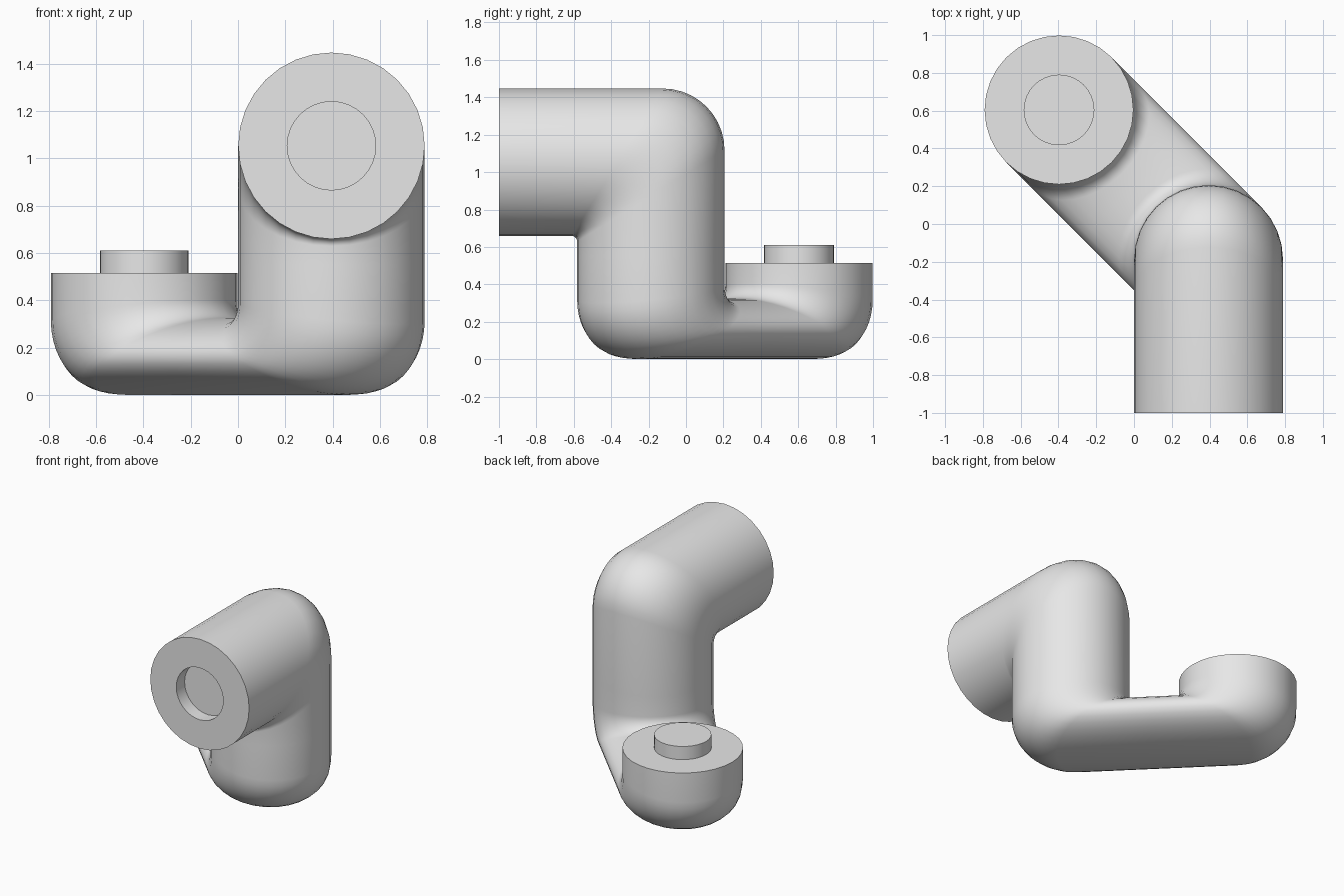
import bpy, bmesh, math
from mathutils import Vector

cube = bpy.data.objects.get("Cube")
if cube:
    bpy.data.objects.remove(cube, do_unlink=True)

SEGS = 32          # sides of the pipe
R = 0.394          # pipe radius
PEG = 0.187        # radius of peg and socket
STEPS = 10         # rings per bend
X, Y, Z = Vector((1, 0, 0)), Vector((0, 1, 0)), Vector((0, 0, 1))

grey = bpy.data.materials.new("plain_grey")
grey.use_nodes = True
grey.diffuse_color = (0.8, 0.8, 0.8, 1)
grey.node_tree.nodes["Principled BSDF"].inputs["Base Color"].default_value = (0.8, 0.8, 0.8, 1)


def disc(centre, inward, radius):
    """Round section as (inner point, outer point, half width)."""
    return (centre + inward * radius, centre - inward * radius, radius)


def bend(pivot, a, b, size_a, size_b, inner_r, outer_r):
    """Sections of an elbow joining the run along a to the run along b."""
    corner = pivot - b * size_a - a * size_b
    sections = []
    for i in range(STEPS + 1):
        t = math.pi / 2 * i / STEPS
        turn = b * math.cos(t) + a * math.sin(t)
        inner = pivot + (a + b - turn) * inner_r
        outer = corner + (a + b - turn) * outer_r
        sections.append((inner, outer, R))
    return sections


def loft(bm, sections, side, cap_first=False, cap_last=False):
    """Skin elliptical rings through the sections."""
    rings = []
    for inner, outer, width in sections:
        centre, half = (inner + outer) / 2, (inner - outer) / 2
        angles = [math.tau * k / SEGS for k in range(SEGS)]
        rings.append([bm.verts.new(centre + half * math.cos(t) + side * width * math.sin(t))
                      for t in angles])
    for r0, r1 in zip(rings, rings[1:]):
        for k in range(SEGS):
            n = (k + 1) % SEGS
            bm.faces.new((r0[k], r0[n], r1[n], r1[k]))
    if cap_first:
        bm.faces.new(rings[0])
    if cap_last:
        bm.faces.new(rings[-1])


bm = bmesh.new()
leg = Vector((0.395, -0.188, 0))
joint = leg + Z * 0.55

# Upper arm: socket, front face, straight run and elbow into the upright
axis_z = 1.053
front = Vector((leg.x, -1, axis_z))
upper = [disc(front + Y * 0.095, -Z, PEG), disc(front, -Z, PEG), disc(front, -Z, R)]
pivot = Vector((leg.x, leg.y - R, axis_z - R))
upper += bend(pivot, -Y, -Z, 2 * R, 2 * R, 0.03, 0.33)
upper.append(disc(joint, -Y, R))
loft(bm, upper, X, cap_first=True)

# Lower arm: upright, flattened link, upturned cup and peg
along = Vector((-1, 1, 0)).normalized()
across = Vector((1, 1, 0)).normalized()
thick = 0.325
span = 1.12
cup = leg + along * span
top = cup + Z * 0.515
lower = [disc(joint, along, R)]
lower += bend(leg + along * R + Z * thick, Z, along, 2 * R, thick, 0.08, 0.3)
middle = leg + along * span / 2
lower.append((middle + Z * thick, middle, R))
lower += bend(cup - along * R + Z * thick, -along, Z, thick, 2 * R, 0.08, 0.3)
lower += [disc(top, -along, R), disc(top, -along, PEG), disc(top + Z * 0.095, -along, PEG)]
loft(bm, lower, across, cap_last=True)

# Weld the two arms at the upright
bmesh.ops.remove_doubles(bm, verts=bm.verts, dist=0.002)
bmesh.ops.recalc_face_normals(bm, faces=bm.faces)
mesh = bpy.data.meshes.new("bent_pipe")
bm.to_mesh(mesh)
bm.free()
mesh.materials.append(grey)
pipe = bpy.data.objects.new("bent_pipe", mesh)
bpy.context.collection.objects.link(pipe)

bpy.ops.object.select_all(action='DESELECT')
pipe.select_set(True)
bpy.context.view_layer.objects.active = pipe
bpy.ops.object.shade_smooth_by_angle(angle=math.radians(35))
